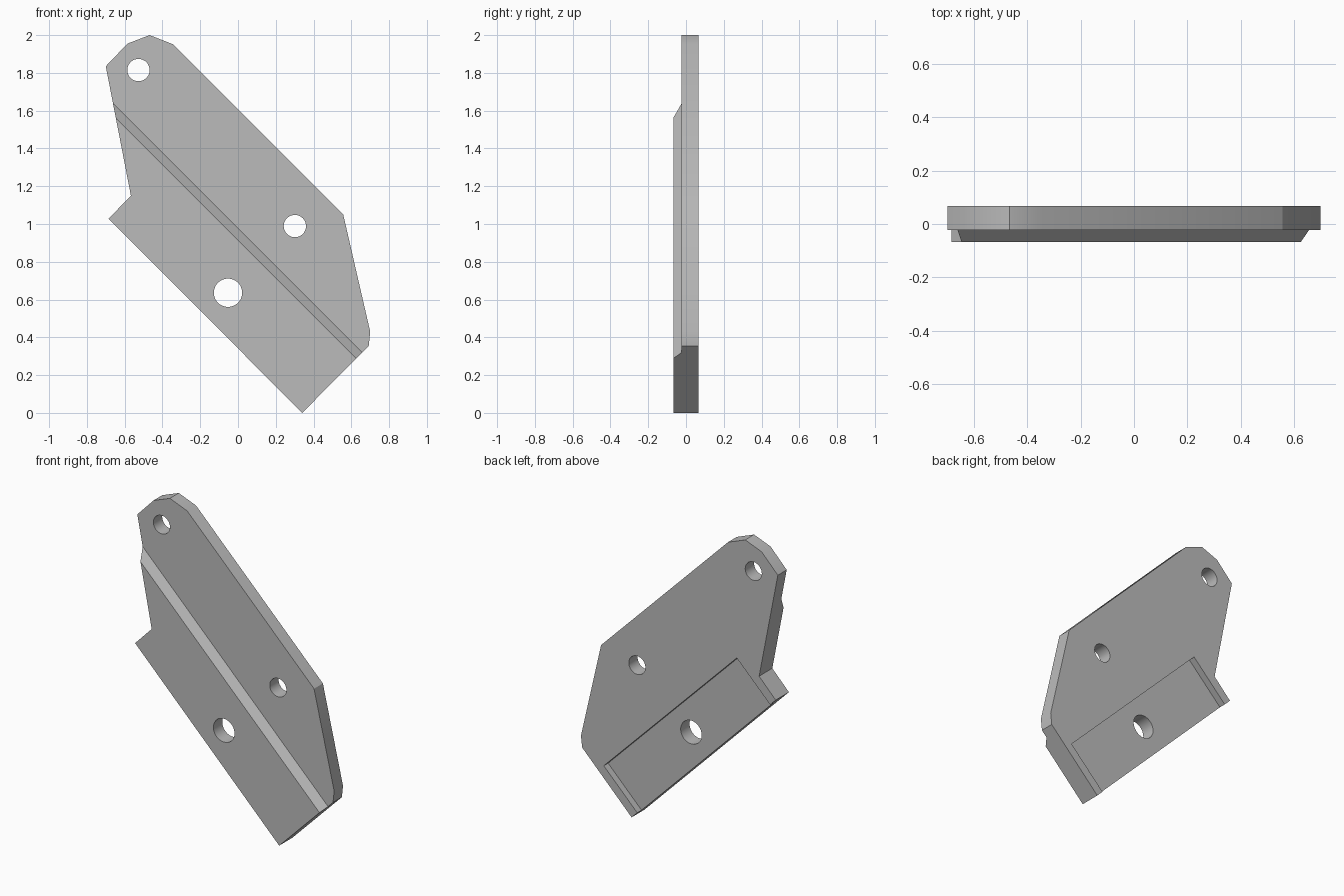
import bpy, bmesh, math
from mathutils import Vector

cube = bpy.data.objects.get("Cube")
if cube:
    bpy.data.objects.remove(cube, do_unlink=True)

HALF = 0.067            # half of the overall depth
STEP = 0.044            # offset between the two levels of the plate
CORNER = Vector((0.34, 0, 0))
ALONG = Vector((-1, 0, 1)).normalized()    # along the lower edge
ACROSS = Vector((1, 0, 1)).normalized()    # from the lower edge inwards
DEPTH = Vector((0, 1, 0))

grey = bpy.data.materials.new("plain grey")
grey.use_nodes = True
colour = (0.5, 0.5, 0.5, 1)
grey.diffuse_color = colour
grey.node_tree.nodes["Principled BSDF"].inputs["Base Color"].default_value = colour


def prism(name, points, sweep):
    """Solid made by sweeping a flat outline along a vector."""
    bm = bmesh.new()
    face = bm.faces.new([bm.verts.new(p) for p in points])
    swept = bmesh.ops.extrude_face_region(bm, geom=[face])["geom"]
    moved = [g for g in swept if isinstance(g, bmesh.types.BMVert)]
    bmesh.ops.translate(bm, verts=moved, vec=sweep)
    bmesh.ops.recalc_face_normals(bm, faces=bm.faces)
    mesh = bpy.data.meshes.new(name)
    bm.to_mesh(mesh)
    bm.free()
    mesh.materials.append(grey)
    obj = bpy.data.objects.new(name, mesh)
    bpy.context.collection.objects.link(obj)
    return obj


def cut(body, cutter):
    """Subtract the cutter from the body, then discard it."""
    cutter.hide_render = True
    mod = body.modifiers.new("cut", "BOOLEAN")
    mod.operation = "DIFFERENCE"
    mod.solver = "EXACT"
    mod.object = cutter
    bpy.ops.object.select_all(action="DESELECT")
    bpy.context.view_layer.objects.active = body
    body.select_set(True)
    bpy.ops.object.modifier_apply(modifier=mod.name)
    bpy.data.objects.remove(cutter, do_unlink=True)


# Plate outline
outline = [(0.34, 0), (0.692, 0.355), (0.70, 0.43), (0.557, 1.05),
           (-0.345, 1.952), (-0.468, 2), (-0.585, 1.955), (-0.70, 1.835),
           (-0.567, 1.15), (-0.685, 1.028)]
plate = prism("bracket_plate", [(x, -HALF, z) for x, z in outline],
              DEPTH * 2 * HALF)

# Front step with a sloped edge
front = STEP - HALF
slope = [(0.387, -HALF - 0.02), (0.45, front), (2, front), (2, -HALF - 0.02)]
cut(plate, prism("step_cutter",
                 [CORNER + ACROSS * v + DEPTH * y - ALONG for v, y in slope],
                 ALONG * 4))

# Back pocket, open at the lower edge
pocket = [(0.057, -0.1), (1.395, -0.1), (1.395, 0.337), (0.057, 0.337)]
cut(plate, prism("pocket_cutter",
                 [CORNER + ALONG * u + ACROSS * v + DEPTH * (HALF - STEP)
                  for u, v in pocket], DEPTH * 0.2))

# Bolt holes
for x, z, radius in [(-0.527, 1.815, 0.059), (0.301, 0.989, 0.059),
                     (-0.053, 0.636, 0.075)]:
    ring = [math.tau * i / 48 for i in range(48)]
    cut(plate, prism("hole_cutter",
                     [(x + radius * math.cos(a), -0.3, z + radius * math.sin(a))
                      for a in ring], DEPTH * 0.6))

bpy.ops.object.shade_smooth_by_angle(angle=math.radians(30))
